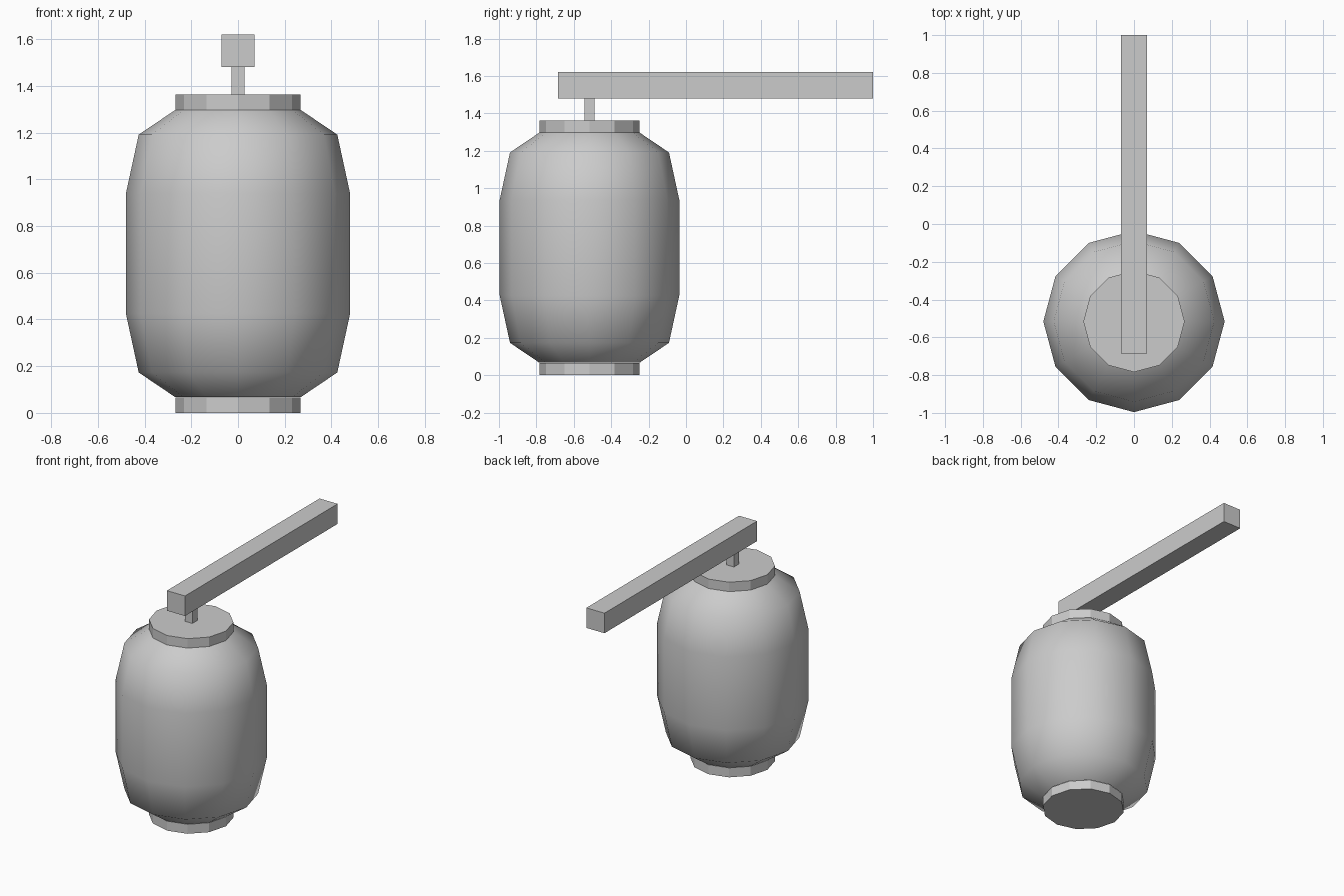
import bpy, bmesh
from math import cos, sin, pi

if "Cube" in bpy.data.objects:
    bpy.data.objects.remove(bpy.data.objects["Cube"])

SIDES = 12
CY = -0.516  # lantern axis in y


def make_object(name, bm, smooth=False):
    bmesh.ops.recalc_face_normals(bm, faces=bm.faces)
    for f in bm.faces:
        f.smooth = smooth
    me = bpy.data.meshes.new(name)
    bm.to_mesh(me)
    bm.free()
    ob = bpy.data.objects.new(name, me)
    bpy.context.collection.objects.link(ob)
    return ob


def lathe(name, profile, capped, smooth):
    bm = bmesh.new()
    rings = [[bm.verts.new((r * cos(2 * pi * i / SIDES), r * sin(2 * pi * i / SIDES), z))
              for i in range(SIDES)] for r, z in profile]
    for a, b in zip(rings, rings[1:]):
        for i in range(SIDES):
            j = (i + 1) % SIDES
            bm.faces.new((a[i], a[j], b[j], b[i]))
    if capped:
        bm.faces.new(rings[0][::-1])
        bm.faces.new(rings[-1])
    ob = make_object(name, bm, smooth)
    ob.location.y = CY
    return ob


def box(name, lo, hi):
    bm = bmesh.new()
    bmesh.ops.create_cube(bm, size=1)
    for v in bm.verts:
        v.co = [(l + h) / 2 + c * (h - l) for l, h, c in zip(lo, hi, v.co)]
    return make_object(name, bm)


# Rounded paper shade, open where the end rings cover it
lathe("lantern_shade", [(0.268, 0.067), (0.425, 0.173), (0.48, 0.426),
                        (0.48, 0.938), (0.425, 1.191), (0.268, 1.297)], False, True)

# End rings
for name, z in (("bottom_cap", 0.0), ("top_cap", 1.297)):
    lathe(name, [(0.268, z), (0.268, z + 0.066)], True, False)

# Hanger and support beam
box("hanger", (-0.028, CY - 0.028, 1.363), (0.028, CY + 0.028, 1.48))
box("support_beam", (-0.07, -0.685, 1.48), (0.07, 1.0, 1.62))
